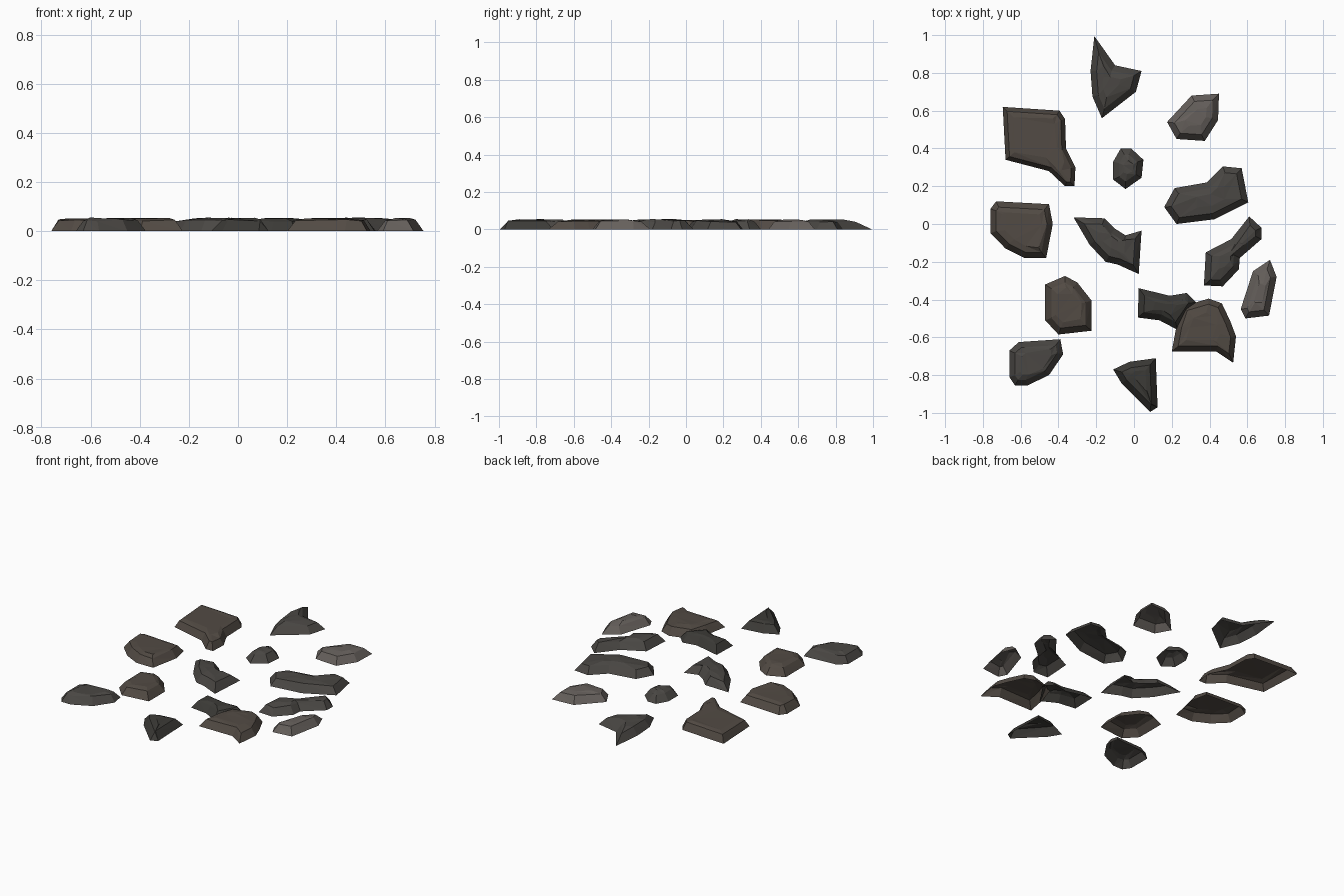
import bpy, bmesh, random
from mathutils import Vector

if "Cube" in bpy.data.objects:
    bpy.data.objects.remove(bpy.data.objects["Cube"])

random.seed(4)


def material(name, r, g, b):
    m = bpy.data.materials.new(name)
    m.diffuse_color = (r, g, b, 1)
    m.use_nodes = True
    m.node_tree.nodes["Principled BSDF"].inputs["Base Color"].default_value = m.diffuse_color
    return m


BROWN = material("brown_rock", 0.085, 0.070, 0.058)
GREY = material("grey_rock", 0.068, 0.063, 0.057)
PALE = material("pale_rock", 0.13, 0.115, 0.105)
DARK = material("dark_rock", 0.045, 0.043, 0.038)


def inset(points, d):
    """Mitred inward offset of an outline; sharp tips retreat further."""
    area = sum(a.cross(b) for a, b in zip(points, points[1:] + points[:1]))
    sign = 1 if area > 0 else -1
    ring = []
    for i, p in enumerate(points):
        e1 = (p - points[i - 1]).normalized()
        e2 = (points[(i + 1) % len(points)] - p).normalized()
        n1 = Vector((-e1.y, e1.x)) * sign
        n2 = Vector((-e2.y, e2.x)) * sign
        n = (n1 + n2).normalized()
        ring.append(p + n * min(d / max(n.dot(n1), 0.2), 0.1))
    return ring


def stone(name, mat, peak, outline, d=0.032, crown=0.5):
    """Faceted flat stone: ground outline, sloped shoulder, raised crown, open underside."""
    base = [Vector(p) for p in outline]
    centre = Vector(peak)
    shoulder = inset(base, d)
    bm = bmesh.new()
    rings = [[bm.verts.new((p.x, p.y, 0)) for p in base],
             [bm.verts.new((p.x, p.y, random.uniform(0.038, 0.048))) for p in shoulder]]
    # crown uses every other shoulder point, giving broad irregular facets
    n = len(base)
    for i in range(n):
        j = (i + 1) % n
        a, b = rings
        bm.faces.new((a[i], a[j], b[j]))
        bm.faces.new((a[i], b[j], b[i]))
    inner = [bm.verts.new((*centre.lerp(p, crown + random.uniform(-0.08, 0.08)),
                           random.uniform(0.050, 0.055))) for p in shoulder]
    for i in range(n):
        j = (i + 1) % n
        bm.faces.new((rings[1][i], rings[1][j], inner[j]))
        bm.faces.new((rings[1][i], inner[j], inner[i]))
    bmesh.ops.triangulate(bm, faces=[bm.faces.new(inner)])
    bmesh.ops.recalc_face_normals(bm, faces=bm.faces)
    bm.normal_update()
    if sum(f.normal.z for f in bm.faces) < 0:
        bmesh.ops.reverse_faces(bm, faces=bm.faces)
    me = bpy.data.meshes.new(name)
    bm.to_mesh(me)
    bm.free()
    me.materials.append(mat)
    bpy.context.collection.objects.link(bpy.data.objects.new(name, me))


# back row
stone("back_spiked_stone", GREY, (-.13, .75),
      [(-.21, .995), (-.10, .84), (.04, .81), (.01, .70), (-.17, .56), (-.22, .675), (-.23, .81)])
stone("back_left_slab", BROWN, (-.53, .47),
      [(-.695, .62), (-.395, .60), (-.365, .555), (-.36, .40), (-.31, .30), (-.315, .20),
       (-.365, .20), (-.45, .28), (-.68, .34)], 0.022, 0.75)
stone("back_right_stone", PALE, (.35, .57),
      [(.175, .54), (.305, .68), (.45, .69), (.445, .55), (.375, .44), (.225, .45)])
stone("back_pebble", GREY, (-.03, .30),
      [(-.07, .40), (-.015, .40), (.05, .34), (.04, .245), (-.045, .185), (-.11, .235), (-.11, .33)])

# middle
stone("right_long_stone", GREY, (.41, .13),
      [(.16, .09), (.215, .19), (.385, .22), (.47, .305), (.57, .295), (.605, .115),
       (.425, .025), (.225, 0)])
stone("left_slab", BROWN, (-.57, -.02),
      [(-.73, .12), (-.45, .105), (-.43, 0), (-.465, -.18), (-.58, -.18), (-.68, -.13),
       (-.76, -.05), (-.76, .08)], 0.03, 0.75)
stone("centre_stone", GREY, (-.11, -.09),
      [(-.32, .035), (-.155, .03), (-.10, -.025), (-.045, -.06), (.04, -.035), (.025, -.265),
       (-.085, -.215), (-.15, -.20), (-.235, -.11)])
stone("right_bent_stone", GREY, (.50, -.17),
      [(.61, .04), (.675, -.02), (.675, -.08), (.56, -.18), (.555, -.24), (.47, -.33),
       (.37, -.325), (.38, -.15), (.515, -.08)])
stone("right_narrow_stone", PALE, (.67, -.37),
      [(.72, -.19), (.755, -.28), (.715, -.485), (.59, -.50), (.565, -.45), (.63, -.25)])

# front row
stone("front_left_stone", BROWN, (-.34, -.43),
      [(-.365, -.275), (-.30, -.31), (-.225, -.405), (-.225, -.565), (-.40, -.585),
       (-.47, -.51), (-.47, -.32)], 0.032, 0.7)
stone("front_tucked_stone", DARK, (.16, -.44),
      [(.025, -.34), (.19, -.38), (.28, -.365), (.33, -.415), (.23, -.56), (.135, -.51), (.02, -.495)])
stone("front_right_slab", BROWN, (.36, -.55),
      [(.26, -.435), (.395, -.395), (.465, -.42), (.51, -.515), (.54, -.595), (.525, -.735),
       (.435, -.675), (.20, -.675), (.225, -.54)], 0.028, 0.6)
stone("front_corner_stone", GREY, (-.53, -.73),
      [(-.61, -.625), (-.39, -.61), (-.375, -.69), (-.45, -.80), (-.565, -.855), (-.63, -.855),
       (-.66, -.81), (-.66, -.67)], 0.03, 0.7)
stone("front_wedge_stone", DARK, (.04, -.80),
      [(-.11, -.77), (-.025, -.73), (.115, -.71), (.125, -.97), (.085, -.995), (-.065, -.845)])
